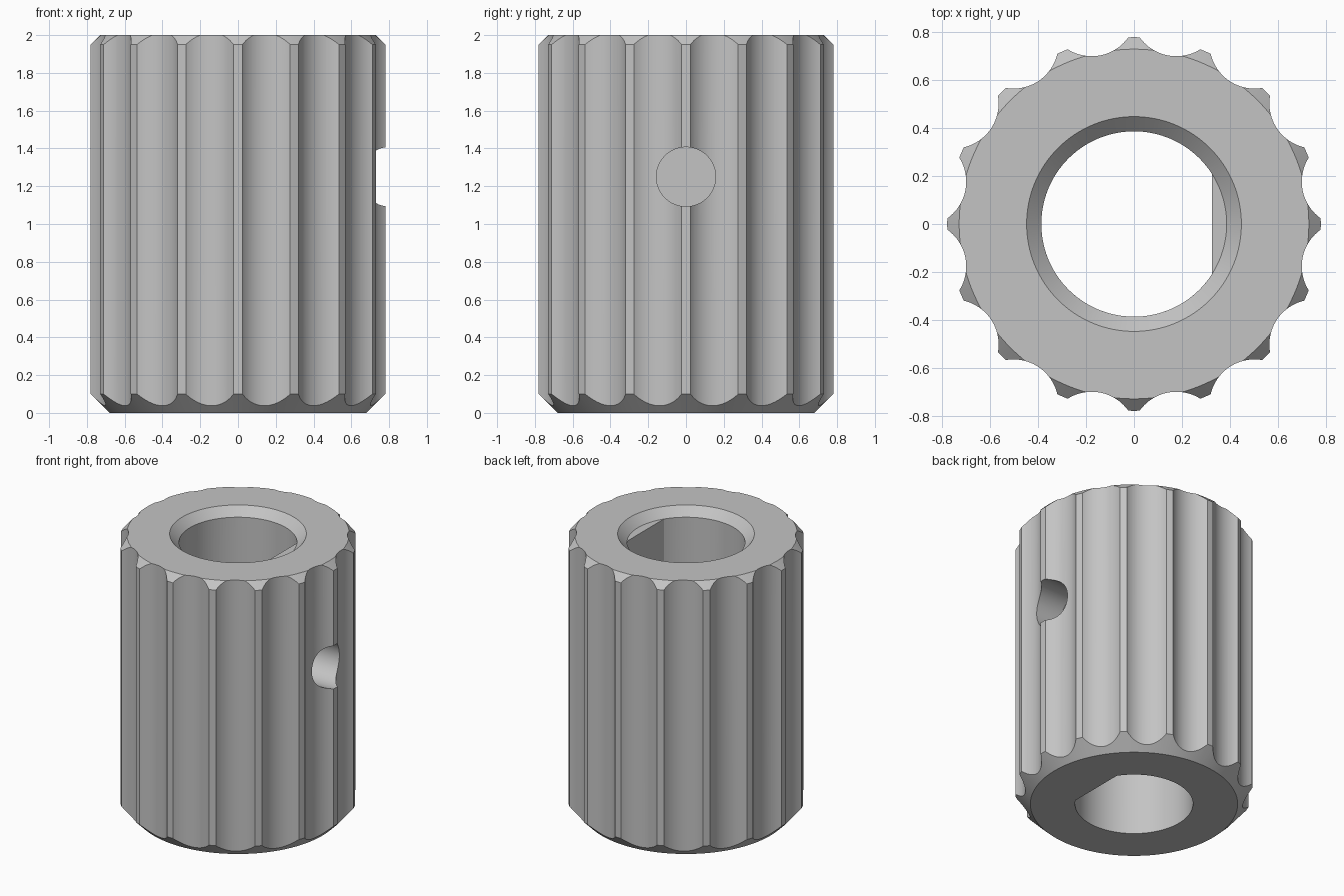
import bpy, bmesh
from math import cos, sin, pi, acos, radians
from mathutils import Matrix, Vector

if "Cube" in bpy.data.objects:
    bpy.data.objects.remove(bpy.data.objects["Cube"], do_unlink=True)

HEIGHT = 2.0
RIDGES = 16
BORE_R, FLAT_X = 0.387, 0.325
FLUTE_R, FLUTE_CENTRE = 0.188, 0.906

grey = bpy.data.materials.new("plain grey")
grey.use_nodes = True
colour = (0.55, 0.55, 0.55, 1)
grey.diffuse_color = colour
grey.node_tree.nodes["Principled BSDF"].inputs["Base Color"].default_value = colour


def make_object(name, bm):
    bmesh.ops.recalc_face_normals(bm, faces=bm.faces)
    mesh = bpy.data.meshes.new(name)
    bm.to_mesh(mesh)
    bm.free()
    mesh.materials.append(grey)
    obj = bpy.data.objects.new(name, mesh)
    bpy.context.collection.objects.link(obj)
    return obj


def add_loft(bm, rings):
    """Skin a stack of equal rings and cap both ends."""
    loops = [[bm.verts.new(p) for p in ring] for ring in rings]
    n = len(loops[0])
    for a, b in zip(loops, loops[1:]):
        for i in range(n):
            j = (i + 1) % n
            bm.faces.new((a[i], a[j], b[j], b[i]))
    bm.faces.new(loops[0][::-1])
    bm.faces.new(loops[-1])


def circle(r, z, n, cx=0, cy=0):
    return [Vector((cx + r * cos(2 * pi * i / n), cy + r * sin(2 * pi * i / n), z))
            for i in range(n)]


def cut(target, name, bm):
    cutter = make_object(name, bm)
    cutter.hide_render = True
    mod = target.modifiers.new(name, "BOOLEAN")
    mod.operation = "DIFFERENCE"
    mod.solver = "EXACT"
    mod.object = cutter
    bpy.context.view_layer.objects.active = target
    bpy.ops.object.modifier_apply(modifier=name)
    bpy.data.objects.remove(cutter, do_unlink=True)


# Turned body with a large lower and a small upper chamfer
bm = bmesh.new()
profile = [(0.68, 0), (0.78, 0.10), (0.78, 1.95), (0.73, HEIGHT)]
add_loft(bm, [circle(r, z, 192) for r, z in profile])
knob = make_object("fluted_knob", bm)

# Grip flutes, cut as two alternating sets so that neighbours never overlap
for start in (0, 1):
    bm = bmesh.new()
    for k in range(start, RIDGES, 2):
        a = 2 * pi * (k + 0.5) / RIDGES
        cx, cy = FLUTE_CENTRE * cos(a), FLUTE_CENTRE * sin(a)
        add_loft(bm, [circle(FLUTE_R, z, 96, cx, cy) for z in (-0.1, HEIGHT + 0.1)])
    cut(knob, "flute_cutter", bm)

# D-shaped shaft bore with its flat on the +x side
half = acos(FLAT_X / BORE_R)
steps = 96
angles = [half + (2 * pi - 2 * half) * i / steps for i in range(steps + 1)]
bm = bmesh.new()
add_loft(bm, [[(BORE_R * cos(a), BORE_R * sin(a), z) for a in angles]
              for z in (-0.1, HEIGHT + 0.05)])
cut(knob, "bore_cutter", bm)

# Countersink at the bore mouth
bm = bmesh.new()
add_loft(bm, [circle(BORE_R, HEIGHT - 0.06, 128), circle(0.51, HEIGHT + 0.06, 128)])
cut(knob, "countersink_cutter", bm)

# Round side hole
bm = bmesh.new()
add_loft(bm, [circle(0.157, z, 64) for z in (0.50, 1.0)])
bm.transform(Matrix.Translation((0, 0, 1.25)) @ Matrix.Rotation(pi / 2, 4, "Y"))
cut(knob, "side_hole_cutter", bm)

# Smooth curved walls, sharp machined edges
bpy.ops.object.select_all(action="DESELECT")
knob.select_set(True)
bpy.context.view_layer.objects.active = knob
bpy.ops.object.shade_smooth_by_angle(angle=radians(25))
